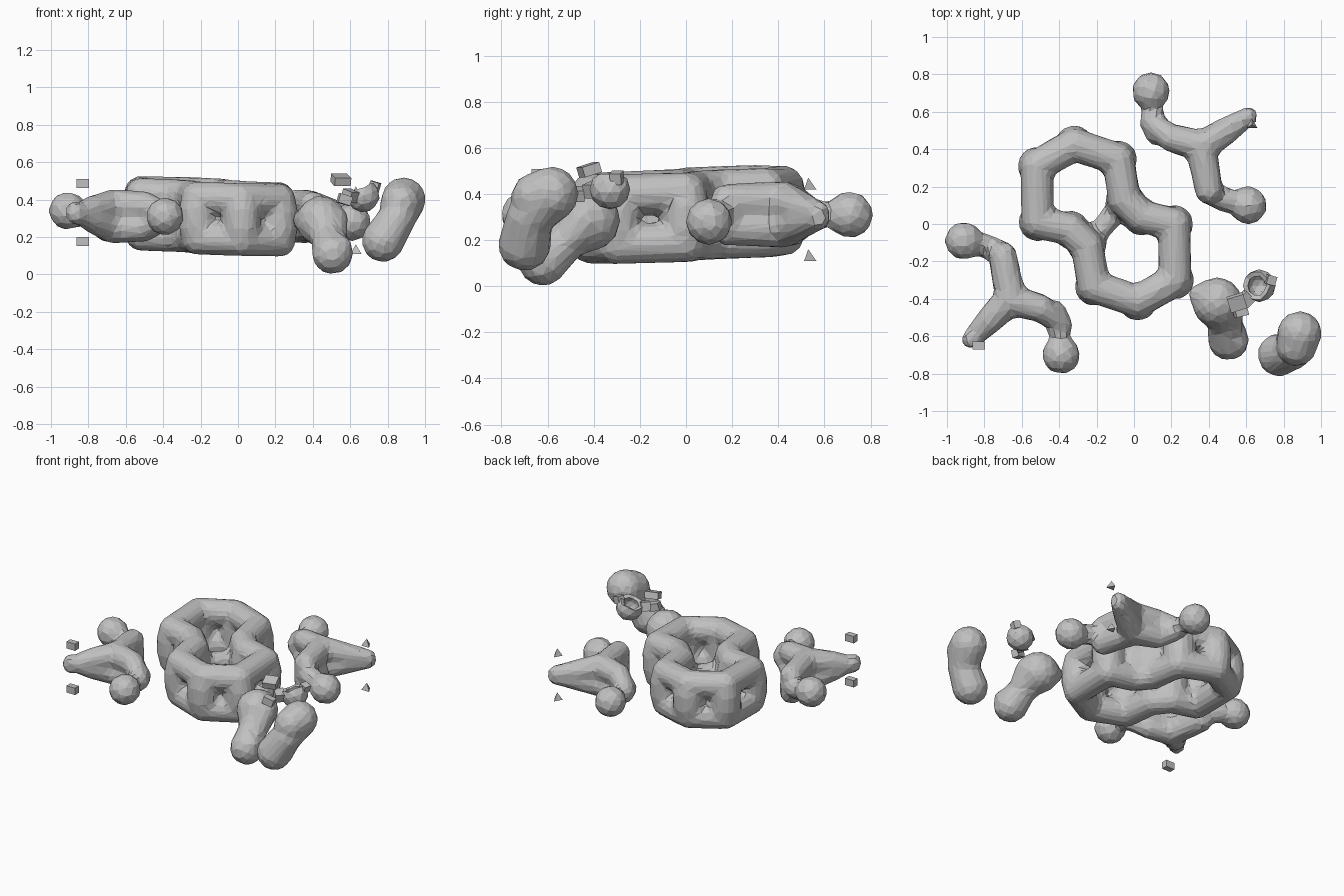
import bpy, bmesh
from mathutils import Vector, Matrix

cube = bpy.data.objects.get("Cube")
if cube:
    bpy.data.objects.remove(cube, do_unlink=True)

grey = bpy.data.materials.new("plain grey")
grey.use_nodes = True
GREY = (0.53, 0.53, 0.53, 1)
grey.diffuse_color = GREY
grey.node_tree.nodes["Principled BSDF"].inputs["Base Color"].default_value = GREY

CENTRE = Vector((-0.15, 0.005, 0.31))


def ball(bm, p, r):
    bmesh.ops.create_icosphere(bm, subdivisions=3, radius=r, matrix=Matrix.Translation(p))


def tube(bm, pts, radii, closed=False):
    """Tapered tube with round joints through the points."""
    pts = [Vector(p) for p in pts]
    if not isinstance(radii, (list, tuple)):
        radii = [radii] * len(pts)
    for p, r in zip(pts, radii):
        ball(bm, p, r)
    for i in range(len(pts) if closed else len(pts) - 1):
        j = (i + 1) % len(pts)
        d = pts[j] - pts[i]
        m = Matrix.Translation((pts[i] + pts[j]) / 2) @ d.to_track_quat('Z', 'Y').to_matrix().to_4x4()
        bmesh.ops.create_cone(bm, cap_ends=True, segments=20, radius1=radii[i],
                              radius2=radii[j], depth=d.length, matrix=m)


def finish(name, bm, melt=True):
    """Make the object; melt fuses its pieces into one faceted skin."""
    me = bpy.data.meshes.new(name)
    bm.to_mesh(me)
    bm.free()
    me.materials.append(grey)
    ob = bpy.data.objects.new(name, me)
    bpy.context.collection.objects.link(ob)
    if melt:
        fuse = ob.modifiers.new("fuse", 'REMESH')
        fuse.mode = 'VOXEL'
        fuse.voxel_size = 0.018
        soft = ob.modifiers.new("soften", 'SMOOTH')
        soft.iterations = 6
        facet = ob.modifiers.new("facet", 'DECIMATE')
        facet.ratio = 0.1
        bpy.context.view_layer.objects.active = ob
        for m in [m.name for m in ob.modifiers]:
            bpy.ops.object.modifier_apply(modifier=m)
        ob.data.shade_flat()
    return ob


# Double ring: upper and lower loops joined by bulging posts at the corners
half = [(-0.52, 0.31), (-0.32, 0.425), (-0.085, 0.345), (-0.05, 0.13), (0.04, 0.04), (0.215, 0.0)]
half = [Vector((x, y, 0.31)) - CENTRE for x, y in half]
corners = half + [-v for v in half]
for v in corners:
    v.z = 0.03 * (v.y - v.x)
corners = [CENTRE + v for v in corners]
up = Vector((0, 0, 0.108))
bm = bmesh.new()
for side in (up, -up):
    tube(bm, [c + side for c in corners], 0.088, closed=True)
for c in corners:
    tube(bm, [c - up, c - up * 0.4, c + up * 0.4, c + up], [0.088, 0.102, 0.102, 0.088])
tube(bm, [corners[3], corners[9]], 0.06)
finish("double_ring", bm)


# Three-pronged side arms, the second inverted through the ring centre
def side_arm(name, sign, tip, chip):
    def put(x, y, z=0.0):
        return CENTRE + sign * (Vector((x, y, 0.31 + z)) - CENTRE)

    bm = bmesh.new()
    # Round knobs on short necks
    ball(bm, put(0.09, 0.71), 0.102)
    tube(bm, [put(0.09, 0.71), put(0.1, 0.62), put(0.1, 0.55), put(0.13, 0.49)],
         [0.055, 0.055, 0.072, 0.075])
    ball(bm, put(0.61, 0.1, -0.03), 0.102)
    tube(bm, [put(0.61, 0.1, -0.03), put(0.48, 0.13), put(0.4, 0.18)], [0.065, 0.065, 0.075])
    tip = Vector(tip)
    for z in (-0.06, 0.06):
        # Blunt outer prong
        root = put(0.37, 0.42, z)
        tube(bm, [root, root.lerp(tip, 0.55), tip + Vector((0, 0, z / 5))], [0.085, 0.072, 0.052])
        # Deep bent stem
        tube(bm, [put(0.12, 0.52, z / 2), put(0.2, 0.46, z), put(0.35, 0.42, z),
                  put(0.38, 0.3, z), put(0.4, 0.18, z)], [0.06, 0.075, 0.085, 0.08, 0.075])
    finish(name, bm)

    # Loose chips above and below the prong
    for label, z in (("upper", 0.155), ("lower", -0.155)):
        bm = bmesh.new()
        at = Matrix.Translation(Vector((*chip, CENTRE.z - 0.02 * sign + z)))
        if sign > 0:
            bmesh.ops.create_cone(bm, cap_ends=True, segments=3, radius1=0.035, radius2=0,
                                  depth=0.05, matrix=at)
        else:
            bmesh.ops.create_cube(bm, size=0.06, matrix=at @ Matrix.Diagonal((1.1, 0.7, 0.8, 1)))
        finish(f"{name}_{label}_chip", bm, melt=False)


side_arm("back_arm", 1, (0.61, 0.575, 0.305), (0.63, 0.53))
side_arm("front_arm", -1, (-0.87, -0.615, 0.33), (-0.83, -0.65))

# Hanging blob beside the ring
bm = bmesh.new()
tube(bm, [(0.35, -0.38, 0.29), (0.445, -0.42, 0.285), (0.48, -0.52, 0.2), (0.505, -0.62, 0.11)],
     [0.06, 0.135, 0.09, 0.11])
tube(bm, [(0.5, -0.44, 0.29), (0.505, -0.5, 0.22)], [0.09, 0.08])
tube(bm, [(0.505, -0.62, 0.11), (0.55, -0.64, 0.15)], [0.1, 0.06])
finish("hanging_blob", bm)

# Leaning peanut-shaped lobe
bm = bmesh.new()
tube(bm, [(0.775, -0.7, 0.18), (0.85, -0.68, 0.3), (0.885, -0.585, 0.4)], [0.115, 0.1, 0.12])
ball(bm, (0.87, -0.65, 0.385), 0.11)
finish("leaning_lobe", bm)

# Small open bowl
bm = bmesh.new()
bmesh.ops.create_icosphere(bm, subdivisions=2, radius=0.088)
bmesh.ops.delete(bm, geom=[f for f in bm.faces if f.calc_center_median().z > 0.045], context='FACES')
bmesh.ops.solidify(bm, geom=bm.faces[:], thickness=0.025)
bmesh.ops.transform(bm, verts=bm.verts, matrix=Matrix.Translation((0.67, -0.33, 0.42))
                    @ Matrix.Rotation(-0.4, 4, 'Y'))
finish("small_bowl", bm, melt=False)

# Loose fragments near the hanging blob
fragments = [((0.55, -0.42, 0.505), (0.09, 0.08, 0.045)), ((0.6, -0.4, 0.42), (0.06, 0.07, 0.06)),
             ((0.73, -0.3, 0.47), (0.05, 0.05, 0.05)), ((0.57, -0.47, 0.4), (0.05, 0.07, 0.05))]
for i, (place, size) in enumerate(fragments):
    bm = bmesh.new()
    turn = Matrix.Rotation(0.5 * i + 0.3, 4, 'Z') @ Matrix.Rotation(0.3, 4, 'X')
    bmesh.ops.create_cube(bm, size=1, matrix=Matrix.Translation(place) @ turn @ Matrix.Diagonal((*size, 1)))
    finish(f"fragment_{i + 1}", bm, melt=False)
